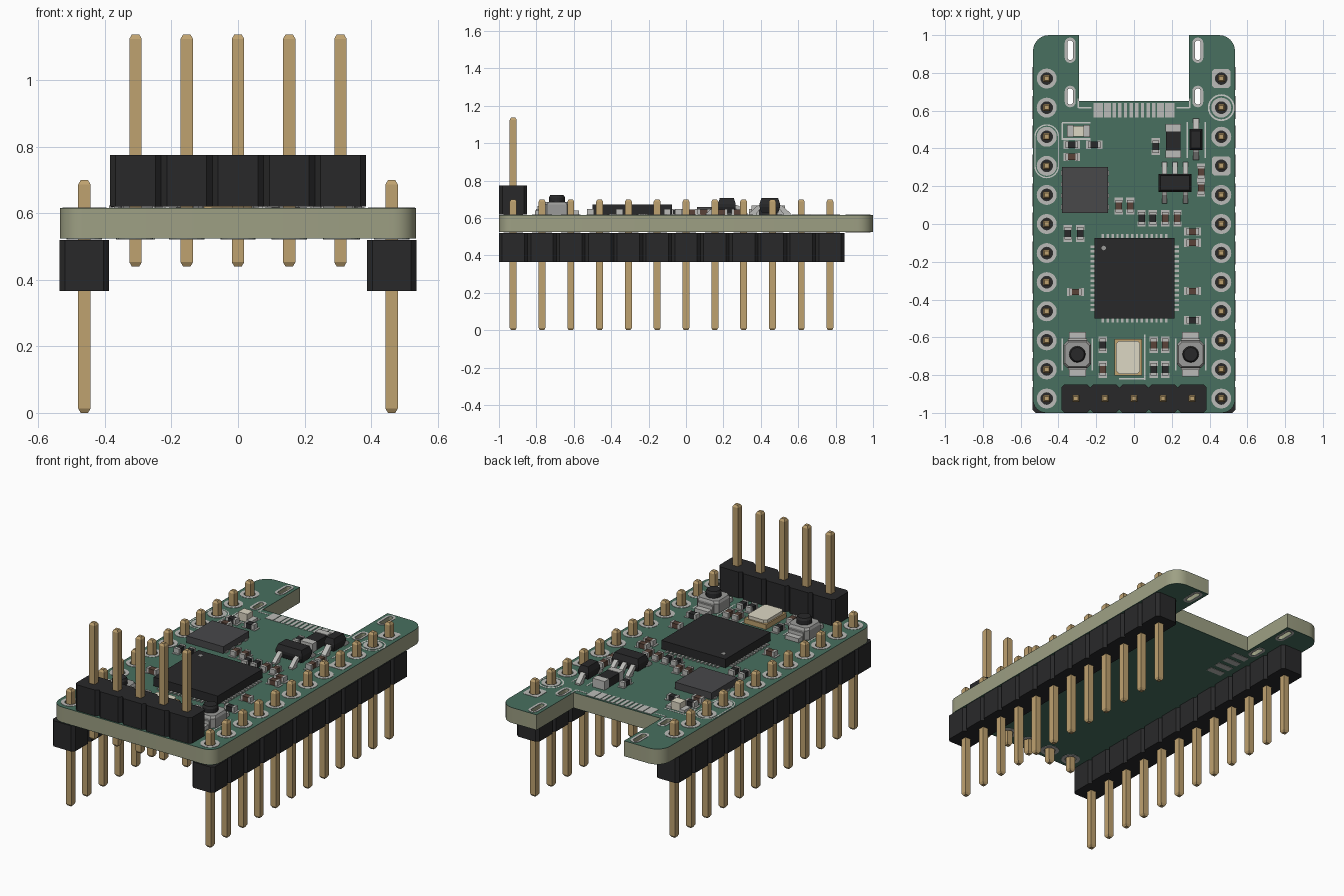
import bpy, bmesh
from math import sin, cos, pi
from mathutils import Vector

if "Cube" in bpy.data.objects:
    bpy.data.objects.remove(bpy.data.objects["Cube"])

def material(name, r, g, b):
    m = bpy.data.materials.new(name)
    m.diffuse_color = (r, g, b, 1)
    m.use_nodes = True
    m.node_tree.nodes["Principled BSDF"].inputs["Base Color"].default_value = m.diffuse_color
    return m

GREEN = material("green_mask", .065, .16, .115)
CORE = material("board_core", .34, .35, .23)
BLACK = material("black_plastic", .022, .022, .023)
GREY = material("grey_chip", .065, .065, .068)
GOLD = material("gold", .52, .36, .16)
SILVER = material("silver", .50, .50, .48)
STEEL = material("steel", .33, .33, .32)
BROWN = material("brown_ceramic", .10, .055, .04)
CREAM = material("cream", .72, .68, .55)
WHITE = material("white_ink", .58, .60, .57)

TOP, BOT, P = .616, .524, .154
ROW = [-.924 + P * i for i in range(12)]
FRONT = [P * i for i in range(-2, 3)]

# 2D outlines
def rect(cx, cy, sx, sy, c=0):
    x, y = sx / 2, sy / 2
    if c:
        q = [(x, -y + c), (x, y - c), (x - c, y), (-x + c, y),
             (-x, y - c), (-x, -y + c), (-x + c, -y), (x - c, -y)]
    else:
        q = [(x, -y), (x, y), (-x, y), (-x, -y)]
    return [(cx + a, cy + b) for a, b in q]

def circle(cx, cy, r, n=20):
    return [(cx + r * cos(2 * pi * i / n), cy + r * sin(2 * pi * i / n)) for i in range(n)]

def capsule(cx, cy, w, l, n=8):
    r, h = w / 2, l / 2 - w / 2
    return [(cx + r * cos(pi * i / n + s), cy + (h if s == 0 else -h) + r * sin(pi * i / n + s))
            for s in (0, pi) for i in range(n + 1)]

def rounded(corners, n=6):
    out = []
    for i, (x, y, r) in enumerate(corners):
        p = Vector((x, y))
        if not r:
            out.append((x, y))
            continue
        a = (Vector(corners[i - 1][:2]) - p).normalized()
        b = (Vector(corners[(i + 1) % len(corners)][:2]) - p).normalized()
        for k in range(n + 1):
            t = pi / 2 * k / n
            out.append(tuple(p + a * r * (1 - sin(t)) + b * r * (1 - cos(t))))
    return out

# Flat plate with holes, made from a filled curve
def plate(name, mat, loops, z0, z1, smooth=False):
    cu = bpy.data.curves.new(name, 'CURVE')
    cu.dimensions, cu.fill_mode, cu.extrude = '2D', 'BOTH', (z1 - z0) / 2
    for loop in loops:
        s = cu.splines.new('POLY')
        s.points.add(len(loop) - 1)
        for pt, (x, y) in zip(s.points, loop):
            pt.co = (x, y, 0, 1)
        s.use_cyclic_u, s.use_smooth = True, False
    cu.materials.append(mat)
    ob = bpy.data.objects.new(name, cu)
    ob.location.z = (z0 + z1) / 2
    bpy.context.collection.objects.link(ob)
    bpy.ops.object.select_all(action='DESELECT')
    ob.select_set(True)
    bpy.context.view_layer.objects.active = ob
    bpy.ops.object.convert(target='MESH')
    if smooth:
        bpy.ops.object.shade_smooth_by_angle(angle=.6)

# Object of several solids, each a stack of (outline, z) rings
def solids(name, mat, stacks):
    bm = bmesh.new()
    for stack in stacks:
        rings = [[bm.verts.new((x, y, z)) for x, y in o] for o, z in stack]
        n = len(rings[0])
        for a, b in zip(rings, rings[1:]):
            for i in range(n):
                j = (i + 1) % n
                bm.faces.new((a[i], a[j], b[j], b[i]))
        bm.faces.new(rings[0][::-1])
        bm.faces.new(rings[-1])
    bmesh.ops.recalc_face_normals(bm, faces=bm.faces)
    me = bpy.data.meshes.new(name)
    bm.to_mesh(me)
    bm.free()
    me.materials.append(mat)
    bpy.context.collection.objects.link(bpy.data.objects.new(name, me))

def prism(o, z0, z1):
    return [(o, z0), (o, z1)]

def box(cx, cy, sx, sy, z0, z1, c=0):
    return prism(rect(cx, cy, sx, sy, c), z0, z1)

def pin(x, y, z0, z1):
    a, b = rect(x, y, .037, .037), rect(x, y, .022, .022)
    return [(b, z0), (a, z0 + .013), (a, z1 - .013), (b, z1)]

# Circuit board with notch, slots and pin holes
half = [(.29, .65, 0), (.29, 1, 0), (.535, 1, .085), (.535, -1, .07)]
outline = rounded(([(x, y, r) for x, y, r in half] + [(-x, y, r) for x, y, r in half[::-1]])[::-1])
side_pts = [(s * .462, y) for s in (-1, 1) for y in ROW]
front_pts = [(x, ROW[0]) for x in FRONT]
slot_pts = [(s * .338, y, l) for s in (-1, 1) for y, l in ((.92, .105), (.675, .085))]
holes = [circle(x, y, .031) for x, y in side_pts + front_pts]
slots = [capsule(x, y, .03, l) for x, y, l in slot_pts]
plate("board_core", CORE, [outline] + holes + slots, BOT + .002, TOP - .002, True)
plate("top_mask", GREEN, [outline] + holes + slots, TOP - .002, TOP)
plate("bottom_mask", GREEN, [outline] + holes + slots, BOT, BOT + .002)

# Solder rings on both sides
rings = [rect(x, y, .1, .1, .012) if x > 0 and i % 12 in (8, 11) else circle(x, y, .053)
         for i, (x, y) in enumerate(side_pts)] + [circle(x, y, .053) for x, y in front_pts]
rings += [capsule(x, y, .058, l + .03) for x, y, l in slot_pts]
plate("top_solder_rings", SILVER, rings + holes + slots, TOP, TOP + .002)
plate("bottom_solder_rings", SILVER, rings + holes + slots, BOT - .002, BOT)

# Pin headers
solids("side_header_blocks", BLACK, [box(x, y, .149, P, .366, .52, .017) for x, y in side_pts])
solids("side_header_pins", GOLD, [pin(x, y, 0, .7) for x, y in side_pts])
solids("front_header_block", BLACK, [box(x, y, P, .15, .62, .775, .017) for x, y in front_pts])
solids("front_header_pins", GOLD, [pin(x, y, .44, 1.138) for x, y in front_pts])

# Connector contact pads by the notch, plus small pads underneath
fingers = [box(s * x, .602, w, .075, TOP, TOP + .002) for s in (-1, 1)
           for x, w in ((.19, .05), (.14, .038))]
fingers += [box((i - 3.5) * .03, .602, .018, .075, TOP, TOP + .002) for i in range(8)]
solids("connector_pads", SILVER, fingers)
solids("underside_pads", SILVER, [box(-.3, .36 + .07 * i, .1, .04, BOT - .002, BOT) for i in range(4)])

# Printed outlines
lines = [(.058, -.705, .008, .24), (-.01, -.82, .14, .008),
         (.281, .445, .008, .19), (.376, .445, .008, .19),
         (-.381, .49, .008, .09), (-.305, .535, .15, .008), (-.305, .45, .15, .008)]
for s in (-1, 1):
    lines += [(s * .30 - .08, -.69, .008, .17), (s * .30 + .08, -.69, .008, .17),
              (s * .26, .615, .07, .008), (s * .295, .64, .008, .05)]
solids("printed_lines", WHITE, [box(*l, TOP, TOP + .001) for l in lines])
mid = (ROW[8] + ROW[9]) / 2
plate("printed_rings", WHITE, [circle(.462, ROW[10], .071, 28), circle(.462, ROW[10], .062, 28),
      capsule(-.462, mid, .132, P + .132, 12), capsule(-.462, mid, .118, P + .118, 12)], TOP, TOP + .001)

# Processor and memory chips
cx, cy = .003, -.287
solids("processor", BLACK, [box(cx, cy, .425, .425, TOP + .004, .672)])
solids("processor_dot", STEEL, [prism(circle(-.16, -.127, .012), .67, .673)])
leads = []
for i in range(14):
    d = (i - 6.5) * .0258
    leads += [box(cx + d, cy, .013, .468, TOP, TOP + .006), box(cx, cy + d, .468, .013, TOP, TOP + .006)]
solids("processor_leads", SILVER, leads)
solids("memory_chip", GREY, [box(-.26, .18, .243, .243, TOP + .003, .66)])
solids("memory_leads", SILVER, [box(-.26, .18 + (i - 1.5) * .06, .255, .025, TOP, TOP + .008)
                                for i in range(4)])

# Push buttons
metal, tabs, caps = [], [], []
for x in (-.30, .30):
    metal.append([(rect(x, -.69, .145, .145, .02), TOP), (rect(x, -.69, .145, .145, .02), .672),
                  (rect(x, -.69, .13, .13, .02), .685)])
    tabs += [box(x, -.69 + s * .09, .09, .055, TOP, .64) for s in (-1, 1)]
    tabs.append(box(x, -.69, .10, .165, TOP, .66))
    caps.append([(circle(x, -.69, .043), .68), (circle(x, -.69, .043), .71), (circle(x, -.69, .036), .722)])
solids("button_bodies", STEEL, metal)
solids("button_tabs", SILVER, tabs)
solids("button_caps", BLACK, caps)

# Crystal
solids("crystal_base", GOLD, [box(-.031, -.706, .145, .192, TOP, .645)])
solids("crystal_lid", CREAM, [box(-.031, -.706, .128, .175, .645, .664, .015)])

# Regulator and diode
def gull(x, y, d, w):
    return [(rect(x, y + d, w, .04), TOP), (rect(x, y + d, w, .04), TOP + .01),
            (rect(x, y + d * .25, w, .03), .665), (rect(x, y, w, .03), .67)]

def moulded(x, y, sx, sy):
    return [(rect(x, y, sx - .02, sy - .02), .63), (rect(x, y, sx, sy), .66),
            (rect(x, y, sx, sy), .675), (rect(x, y, sx - .02, sy - .02), .706)]

solids("regulator_and_diode_bodies", BLACK, [moulded(.217, .218, .175, .095), moulded(.328, .448, .07, .11)])
solids("regulator_and_diode_leads", SILVER,
       [gull(.217 + d, .218 + s * .035, s * .055, .026) for s in (-1, 1) for d in (-.056, 0, .056)
        if (s, d) != (-1, 0)] + [gull(.328, .448 + s * .04, s * .05, .03) for s in (-1, 1)])

# Fuse and indicator lamp
solids("fuse_body", BLACK, [box(.208, .44, .076, .11, TOP, .665)])
solids("fuse_ends", SILVER, [box(.208, .44 + s * .07, .08, .04, TOP, .668) for s in (-1, 1)])
solids("lamp_body", CREAM, [box(-.294, .492, .06, .055, TOP, .665)])
solids("lamp_ends", SILVER, [box(-.294 + s * .044, .492, .035, .062, TOP, .632) for s in (-1, 1)])

# Small passive parts lying along x or y
brown_x = [(-.33, .355), (-.31, -.36), (.31, -.04), (.31, -.10), (.31, -.355)]
dark_x = [(-.33, .42), (-.21, .42), (.31, -.51)]
brown_y = [(-.08, .095), (-.02, .095), (.165, .03), (.23, .03), (.355, .275), (.355, .19),
           (-.165, -.77), (.105, -.64), (.165, -.64)]
dark_y = [(-.35, -.05), (-.285, -.05), (.04, .03), (.10, .03), (.115, .41),
          (-.165, -.64), (.105, -.77), (.165, -.77)]
for name, mat, xs, ys in (("brown_passives", BROWN, brown_x, brown_y), ("dark_passives", BLACK, dark_x, dark_y)):
    solids(name, mat, [box(x, y, .04, .034, TOP, .645) for x, y in xs] +
           [box(x, y, .034, .04, TOP, .645) for x, y in ys])
    ends = []
    for s in (-1, 1):
        for x, y in xs:
            ends += [box(x + s * .026, y, .014, .036, TOP, .647), box(x + s * .031, y, .026, .044, TOP, TOP + .003)]
        for x, y in ys:
            ends += [box(x, y + s * .026, .036, .014, TOP, .647), box(x, y + s * .031, .044, .026, TOP, TOP + .003)]
    solids(name + "_ends", SILVER, ends)
